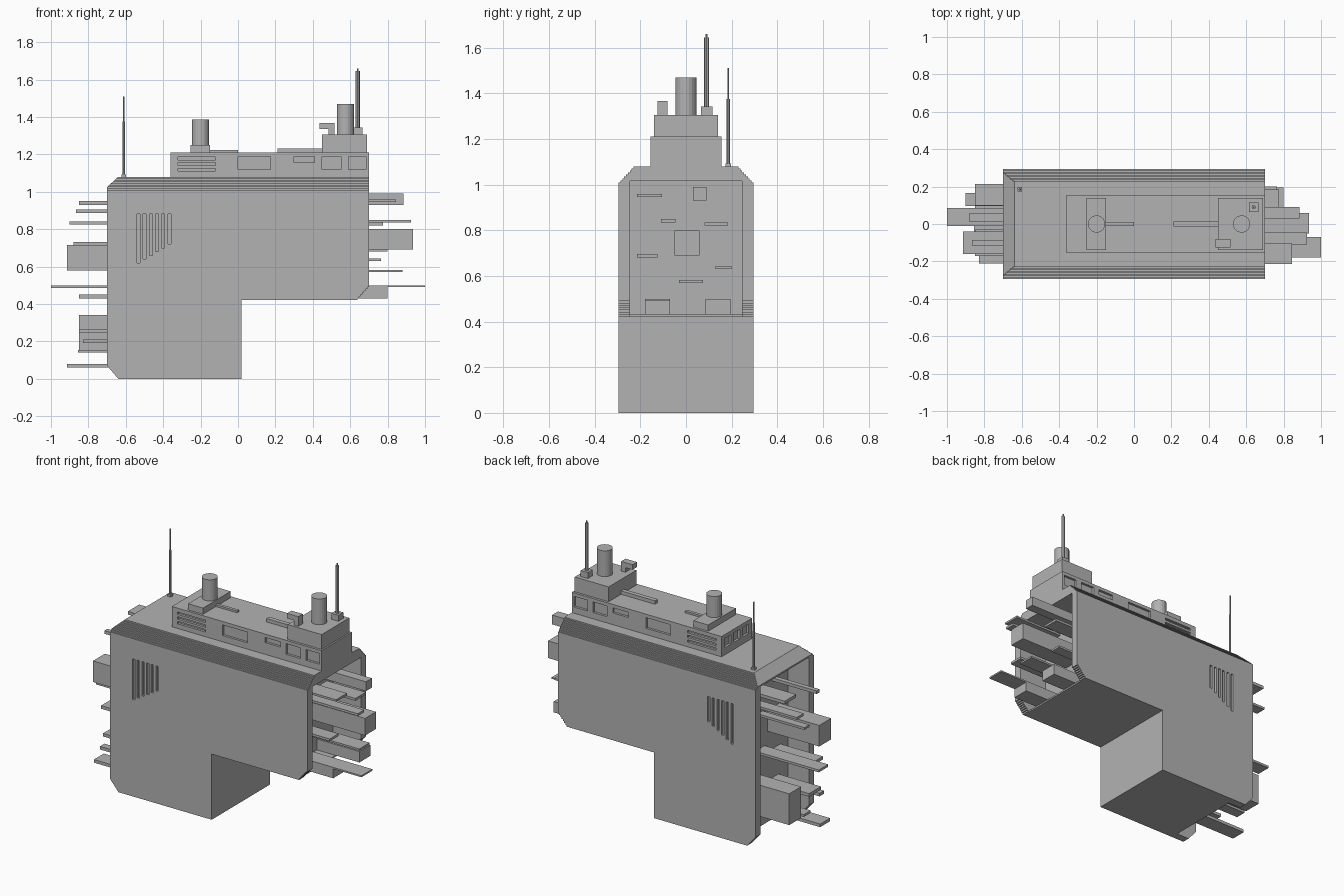
import bpy, bmesh
from mathutils import Vector

old = bpy.data.objects.get("Cube")
if old:
    bpy.data.objects.remove(old, do_unlink=True)

grey = bpy.data.materials.new("hull_grey")
grey.use_nodes = True
grey.diffuse_color = (0.45, 0.45, 0.45, 1)
grey.node_tree.nodes["Principled BSDF"].inputs["Base Color"].default_value = (0.45, 0.45, 0.45, 1)


def finish(name, bm):
    bmesh.ops.recalc_face_normals(bm, faces=bm.faces)
    mesh = bpy.data.meshes.new(name)
    bm.to_mesh(mesh)
    bm.free()
    mesh.materials.append(grey)
    ob = bpy.data.objects.new(name, mesh)
    bpy.context.collection.objects.link(ob)
    return ob


def boxes(name, spans):
    """One object from boxes given as (x0, x1, y0, y1, z0, z1)."""
    bm = bmesh.new()
    for x0, x1, y0, y1, z0, z1 in spans:
        vs = bmesh.ops.create_cube(bm, size=1)["verts"]
        for v in vs:
            v.co = ((x0 + x1) / 2 + v.co.x * (x1 - x0),
                    (y0 + y1) / 2 + v.co.y * (y1 - y0),
                    (z0 + z1) / 2 + v.co.z * (z1 - z0))
    return finish(name, bm)


def prism(name, outline, axis, a, b, trim=None):
    """Extrude an outline along x (outline in y, z) or y (outline in x, z)."""
    bm = bmesh.new()
    place = (lambda u, w, t: (t, u, w)) if axis == "x" else (lambda u, w, t: (u, t, w))
    face = bm.faces.new([bm.verts.new(place(u, w, a)) for u, w in outline])
    ext = bmesh.ops.extrude_face_region(bm, geom=[face])["geom"]
    move = Vector((b - a, 0, 0)) if axis == "x" else Vector((0, b - a, 0))
    bmesh.ops.translate(bm, vec=move, verts=[g for g in ext if isinstance(g, bmesh.types.BMVert)])
    if trim:
        cut = bmesh.ops.bisect_plane(bm, geom=bm.verts[:] + bm.edges[:] + bm.faces[:],
                                     plane_co=trim[0], plane_no=trim[1], clear_outer=True)
        edges = [g for g in cut["geom_cut"] if isinstance(g, bmesh.types.BMEdge)]
        bmesh.ops.holes_fill(bm, edges=edges, sides=0)
    return finish(name, bm)


def rod(name, x, y, r, z0, z1, sides):
    bm = bmesh.new()
    bmesh.ops.create_cone(bm, cap_ends=True, segments=sides, radius1=r, radius2=r, depth=z1 - z0)
    bmesh.ops.translate(bm, vec=(x, y, (z0 + z1) / 2), verts=bm.verts)
    return finish(name, bm)


def carve(ob, spans):
    cutter = boxes(ob.name + "_cutter", spans)
    cutter.hide_render = True
    mod = ob.modifiers.new("recesses", "BOOLEAN")
    mod.object = cutter
    mod.solver = "EXACT"
    bpy.context.view_layer.objects.active = ob
    bpy.ops.object.modifier_apply(modifier=mod.name)
    bpy.data.objects.remove(cutter, do_unlink=True)


def stairs(u0, w0, u1, w1, n):
    """Stepped line, moving first in u and then in w."""
    pts = [(u0, w0)]
    for i in range(1, n + 1):
        u, w = u0 + (u1 - u0) * i / n, w0 + (w1 - w0) * i / n
        pts += [(u, pts[-1][1]), (u, w)]
    return pts


W, INNER, DECK = 0.295, 0.245, 1.08

# Side plates with a stepped corner under the +x end and vent slots near the -x end
plate = [(-0.64, 0), (0.02, 0), (0.02, 0.42)] + stairs(0.63, 0.42, 0.70, 0.50, 8)
plate += [(0.70, 1.01), (-0.70, 1.01), (-0.70, 0.07)]
for side, s in (("right", -1), ("left", 1)):
    ob = prism(side + "_side_plate", plate, "y", s * INNER, s * W)
    slots = []
    for i in range(6):
        x = -0.54 + i * 0.033
        bottom = 0.62 + i * 0.02
        y0, y1 = sorted((s * (W - 0.015), s * (W + 0.02)))
        slots.append((x, x + 0.016, y0, y1, bottom, 0.88))
    carve(ob, slots)

# Inner body set back between the plates, with the floor lip
prism("inner_body", [(-0.55, 0), (0.02, 0), (0.02, 0.42), (0.50, 0.42), (0.50, 1.015), (-0.55, 1.015)],
      "y", -INNER, INNER)
boxes("floor_lip", [(0.50, 0.63, -INNER, INNER, 0.42, 0.43)])

# Roof with stepped long edges and a sloped -x end
edge = stairs(W, 1.01, 0.23, DECK, 8)
roof = [(INNER, 1.015), (INNER, 1.01)] + edge
roof += [(-y, z) for y, z in reversed(roof)]
prism("roof", roof, "x", -0.70, 0.70, trim=((-0.70, 0, 1.025), (-0.055, 0, 0.06)))

# Deckhouse with windows, louvres and end windows
house = boxes("deckhouse", [(-0.36, 0.70, -0.155, 0.155, DECK, 1.21)])
holes = []
for s in (-1, 1):
    y0, y1 = sorted((s * 0.14, s * 0.18))
    for x0, x1, z0 in ((0.0, 0.175, 1.12), (0.30, 0.41, 1.155), (0.45, 0.55, 1.12), (0.59, 0.685, 1.12)):
        holes.append((x0, x1, y0, y1, z0, 1.188))
    for z in (1.11, 1.14, 1.17):
        holes.append((-0.32, -0.12, y0, y1, z, z + 0.015))
for y in (-0.09, 0, 0.09):
    holes.append((-0.40, -0.345, y - 0.03, y + 0.03, 1.125, 1.185))
carve(house, holes)

# Rooftop platforms, pipes and stacks
boxes("rear_platform", [(-0.255, -0.15, -0.14, 0.14, 1.21, 1.25)])
boxes("front_platform", [(0.45, 0.69, -0.14, 0.14, 1.21, 1.305)])
boxes("roof_pipes", [(-0.15, 0.0, -0.01, 0.01, 1.21, 1.222),
                     (0.21, 0.45, -0.014, 0.014, 1.21, 1.232)])
rod("rear_stack", -0.20, 0, 0.046, 1.25, 1.385, 20)
rod("front_stack", 0.575, 0, 0.046, 1.305, 1.47, 20)
boxes("sensor_arm", [(0.435, 0.515, -0.125, -0.08, 1.335, 1.367),
                     (0.485, 0.515, -0.125, -0.08, 1.305, 1.335)])

# Antennas
boxes("front_antenna_base", [(0.615, 0.665, 0.065, 0.115, 1.305, 1.343)])
rod("front_antenna_mast", 0.64, 0.09, 0.011, 1.343, 1.645, 8)
rod("front_antenna_tip", 0.64, 0.09, 0.005, 1.645, 1.66, 8)
boxes("rear_antenna_base", [(-0.622, -0.598, 0.173, 0.197, DECK, 1.092)])
rod("rear_antenna_mast", -0.61, 0.185, 0.007, 1.09, 1.375, 8)
rod("rear_antenna_tip", -0.61, 0.185, 0.004, 1.375, 1.51, 8)

# Machinery blocks jutting from the two ends: reach, y0, y1, z0, z1
front_blocks = [
    (0.845, -0.215, -0.105, 0.945, 0.958), (0.885, 0.03, 0.09, 0.93, 0.99),
    (0.925, -0.11, -0.045, 0.835, 0.85), (0.775, 0.08, 0.185, 0.82, 0.835),
    (0.935, -0.05, 0.06, 0.69, 0.80), (0.80, -0.215, -0.125, 0.68, 0.695),
    (0.765, 0.13, 0.20, 0.63, 0.643), (0.88, -0.03, 0.075, 0.57, 0.582),
    (1.0, -0.18, -0.07, 0.49, 0.50), (0.80, -0.18, -0.07, 0.43, 0.49),
    (0.80, 0.085, 0.195, 0.43, 0.50)]
boxes("front_machinery", [(0.48, r, *rest) for r, *rest in front_blocks])
rear_blocks = [
    (-0.85, 0.10, 0.215, 0.93, 0.95), (-0.865, -0.115, -0.085, 0.885, 0.905),
    (-0.90, 0.095, 0.165, 0.825, 0.84), (-0.88, 0.01, 0.06, 0.715, 0.73),
    (-0.915, -0.16, -0.04, 0.58, 0.715), (-1.0, -0.01, 0.085, 0.485, 0.50),
    (-0.85, -0.17, -0.06, 0.43, 0.45), (-0.85, 0.05, 0.17, 0.14, 0.34),
    (-0.85, -0.15, -0.03, 0.245, 0.265), (-0.83, -0.21, -0.165, 0.19, 0.21),
    (-0.855, -0.04, 0.03, 0.14, 0.155), (-0.915, -0.15, -0.05, 0.06, 0.08)]
boxes("rear_machinery", [(r, -0.53, *rest) for r, *rest in rear_blocks])
